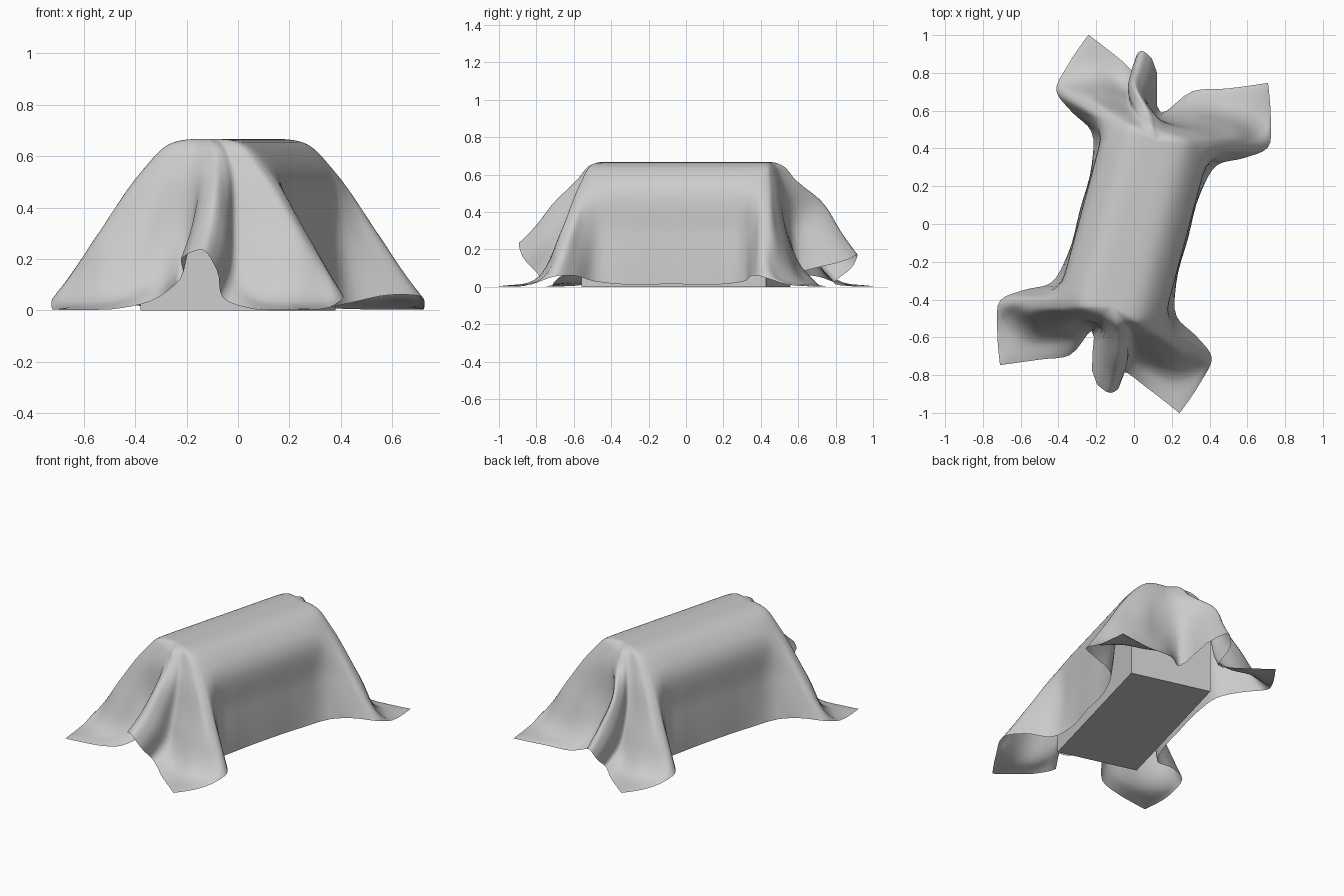
import bpy, bmesh, math
from mathutils import Vector, Matrix

if "Cube" in bpy.data.objects:
    bpy.data.objects.remove(bpy.data.objects["Cube"])

TURN = math.radians(-15)      # the box and its cover are turned on the floor
STEPS_AROUND, STEPS_DOWN = 4, 6

# Each station runs down the cloth: shoulder (u, v), then mid, foot and hem points
# Corner quarter: from the middle of a long side round to the floor flap
corner = [
    ((-.258, 0), (-.285, 0, .28), (-.293, 0, .12), (-.296, 0, .015)),
    ((-.258, -.24), (-.285, -.25, .28), (-.295, -.25, .12), (-.298, -.25, .012)),
    ((-.258, -.39), (-.300, -.40, .28), (-.325, -.41, .13), (-.345, -.415, .03)),
    ((-.255, -.45), (-.375, -.48, .28), (-.435, -.485, .14), (-.475, -.49, .06)),
    ((-.245, -.495), (-.430, -.53, .28), (-.525, -.55, .13), (-.580, -.575, .055)),
    ((-.225, -.52), (-.415, -.58, .28), (-.540, -.66, .04), (-.560, -.71, .012)),
    ((-.19, -.53), (-.340, -.61, .27), (-.420, -.73, .035), (-.492, -.905, .003)),
    ((-.14, -.535), (-.230, -.62, .27), (-.260, -.72, .05), (-.290, -.82, .004)),
]
# Short end: raised hem and the fold that sticks out
fold = [
    ((-.09, -.535), (-.14, -.595, .27), (-.15, -.67, .12), (-.15, -.76, .035)),
    ((-.04, -.535), (-.055, -.575, .30), (-.06, -.59, .20), (-.07, -.605, .12)),
    ((.02, -.555), (.03, -.68, .42), (.03, -.78, .30), (.03, -.87, .22)),
    ((.065, -.575), (.095, -.715, .44), (.10, -.81, .32), (.10, -.897, .235)),
    ((.095, -.56), (.14, -.68, .38), (.15, -.77, .26), (.145, -.865, .16)),
    ((.115, -.54), (.155, -.62, .30), (.158, -.68, .15), (.145, -.77, .05)),
]
fold_lean = (.3, .8, 1, .9, .7, .4)


def column(station, mirror=1, shift=0, drop=0):
    (u, v), *lower = station
    s = Vector((u * mirror + shift * .1, v, .55 + .045 * (1 - abs(u) / .258)))
    spine = Vector((0, max(v, -.45), .667))
    arch = spine.lerp(s, .62)
    arch.z = .645
    pts = [spine, arch, s]
    for (x, y, z), k in zip(lower, (0, .5, 1)):
        pts.append(Vector((x * mirror + shift, y, max(.003, z - drop * k))))
    return pts


def half(shift, drop):
    return ([column(c) for c in corner]
            + [column(c, 1, shift * w, drop * w) for c, w in zip(fold, fold_lean)]
            + [column(c, -1) for c in reversed(corner[1:])])


def spline(pts, steps, closed, sharp=()):
    # smooth curve through all points, with length-weighted tangents
    n = len(pts)
    tan = []
    for i in range(n):
        a, b, c = pts[i - 1], pts[i], pts[(i + 1) % n]
        if not closed and i == 0:
            t = (c - b) / max((c - b).length, 1e-5)
            t.z = 0
        elif not closed and i == n - 1:
            t = (b - a) / max((b - a).length, 1e-5)
        else:
            l0, l1 = max((b - a).length, 1e-5), max((c - b).length, 1e-5)
            t = ((b - a) / l0 * l1 + (c - b) / l1 * l0) / (l0 + l1)
        tan.append(Vector((0, 0, 0)) if i in sharp else t)
    out = []
    for i in range(n if closed else n - 1):
        a, b = pts[i], pts[(i + 1) % n]
        ln = (b - a).length
        for k in range(steps):
            t = k / steps
            out.append(a * (2*t**3 - 3*t**2 + 1) + tan[i] * ln * (t**3 - 2*t**2 + t)
                       + b * (3*t**2 - 2*t**3) + tan[(i + 1) % n] * ln * (t**3 - t**2))
    if not closed:
        out.append(pts[-1].copy())
    return out


def finish(name, bm, smooth):
    mesh = bpy.data.meshes.new(name)
    bm.to_mesh(mesh)
    bm.free()
    for p in mesh.polygons:
        p.use_smooth = smooth
    ob = bpy.data.objects.new(name, mesh)
    ob.rotation_euler.z = TURN
    bpy.context.collection.objects.link(ob)
    return ob


# Draped cloth: front half plus the back half turned round
flip = Matrix.Rotation(math.pi, 3, 'Z')
stations = half(0, 0) + [[flip @ p for p in col] for col in half(.105, .07)]
per_half = len(stations) // 2
tips = [6, len(corner) + len(fold) + 1]
tips += [t + per_half for t in tips]
rows = []
for r in range(6):
    ring = [col[r] for col in stations]
    rows.append(spline(ring, STEPS_AROUND, True, tips if r == 5 else ()))
cols = [spline(list(c), STEPS_DOWN, False) for c in zip(*rows)]

bm = bmesh.new()
grid = []
for c in cols:
    grid.append([bm.verts.new((p.x, p.y, max(p.z, .002))) for p in c])
for i, a in enumerate(grid):
    b = grid[(i + 1) % len(grid)]
    for j in range(len(a) - 1):
        bm.faces.new((a[j], a[j + 1], b[j + 1], b[j]))
bmesh.ops.remove_doubles(bm, verts=bm.verts, dist=.0005)
bmesh.ops.dissolve_degenerate(bm, edges=bm.edges, dist=.0001)
finish("draped_cloth", bm, True)

# Plain box under the cloth
bm = bmesh.new()
bmesh.ops.create_cube(bm, size=1)
bmesh.ops.scale(bm, vec=(.51, 1.02, .5), verts=bm.verts)
bmesh.ops.translate(bm, vec=(0, 0, .25), verts=bm.verts)
finish("covered_box", bm, False)
